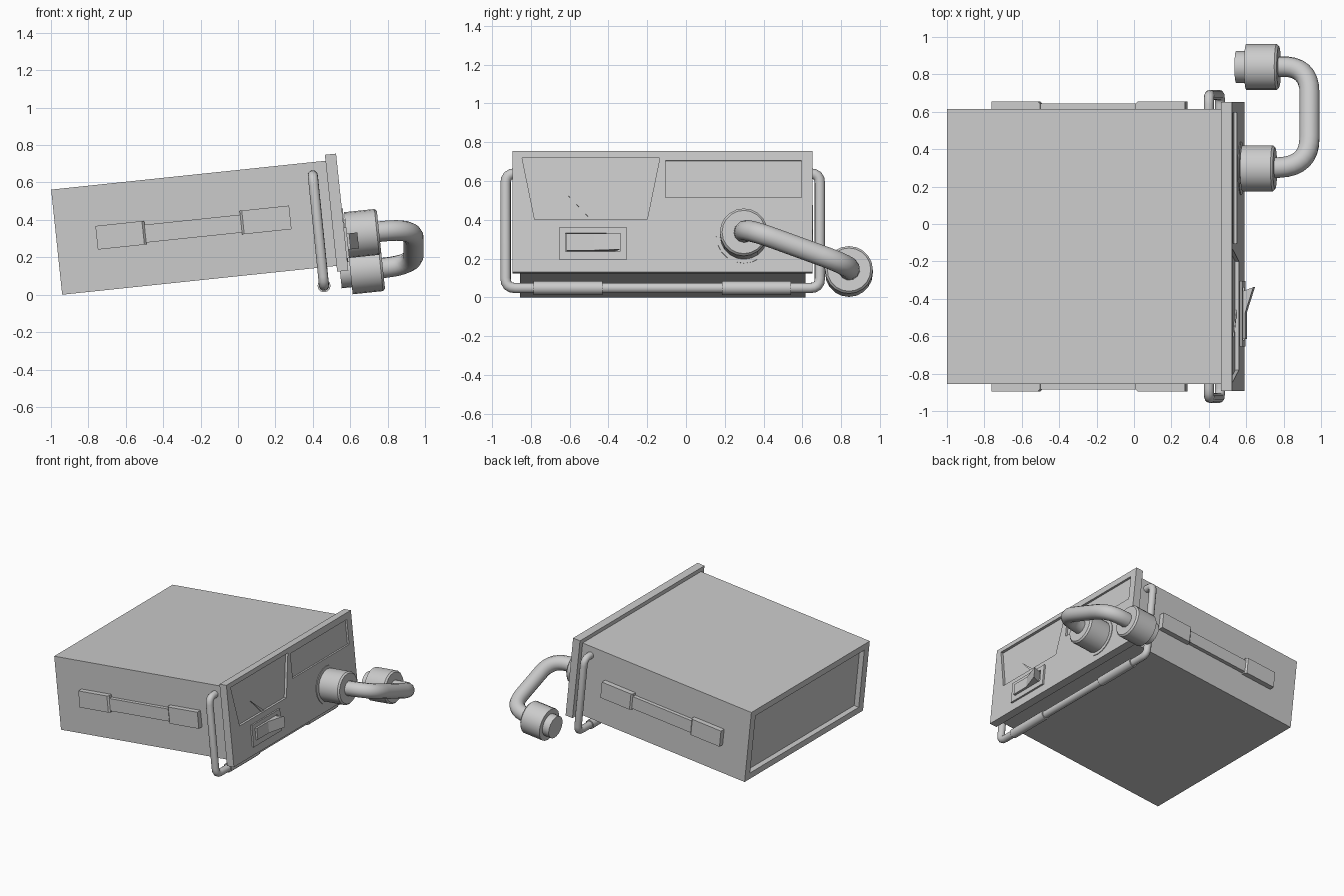
import bpy, bmesh, math
from mathutils import Matrix, Vector

if "Cube" in bpy.data.objects:
    bpy.data.objects.remove(bpy.data.objects["Cube"])

grey = bpy.data.materials.new("light_grey")
grey.diffuse_color = (0.6, 0.6, 0.6, 1)
grey.use_nodes = True
grey.node_tree.nodes["Principled BSDF"].inputs["Base Color"].default_value = grey.diffuse_color

# Local frame of the tilted case: x = depth towards panel, y = width, z = height
TILT = Matrix.Translation((-0.94, 0, 0)) @ Matrix.Rotation(math.radians(-6), 4, 'Y')
MID = -0.12  # centre plane of the case in y


def finish(name, bm, matrix=TILT, smooth=False):
    bmesh.ops.recalc_face_normals(bm, faces=bm.faces)
    me = bpy.data.meshes.new(name)
    bm.to_mesh(me)
    bm.free()
    me.materials.append(grey)
    ob = bpy.data.objects.new(name, me)
    bpy.context.collection.objects.link(ob)
    ob.matrix_world = matrix
    if smooth:
        shade(ob)
    return ob


def select(ob):
    bpy.ops.object.select_all(action='DESELECT')
    ob.select_set(True)
    bpy.context.view_layer.objects.active = ob


def shade(ob):
    select(ob)
    bpy.ops.object.shade_smooth_by_angle(angle=math.radians(35))


def prism(name, pts, axis, lo, hi):
    """Extrude a 2D outline along one axis (0, 1 or 2)."""
    bm = bmesh.new()

    def ring(d):
        out = []
        for p in pts:
            co = list(p)
            co.insert(axis, d)
            out.append(bm.verts.new(co))
        return out
    a, b = ring(lo), ring(hi)
    bm.faces.new(a)
    bm.faces.new(b)
    for i in range(len(a)):
        j = (i + 1) % len(a)
        bm.faces.new((a[i], a[j], b[j], b[i]))
    return finish(name, bm)


def box(name, x0, x1, y0, y1, z0, z1):
    return prism(name, [(y0, z0), (y1, z0), (y1, z1), (y0, z1)], 0, x0, x1)


def cut(ob, cutters):
    for c in cutters:
        c.hide_render = True
        select(ob)
        mod = ob.modifiers.new("recess", 'BOOLEAN')
        mod.operation, mod.solver, mod.object = 'DIFFERENCE', 'EXACT', c
        bpy.ops.object.modifier_apply(modifier=mod.name)
        bpy.data.objects.remove(c)


def lathe(name, profile, y, z, sides=20):
    """Turn (x, radius) points around a line parallel to local x."""
    bm = bmesh.new()
    rings = [[bm.verts.new((x, y + r * math.cos(2 * math.pi * i / sides),
                            z + r * math.sin(2 * math.pi * i / sides)))
              for i in range(sides)] for x, r in profile]
    bm.faces.new(rings[0])
    bm.faces.new(rings[-1])
    for a, b in zip(rings, rings[1:]):
        for i in range(sides):
            j = (i + 1) % sides
            bm.faces.new((a[i], a[j], b[j], b[i]))
    return finish(name, bm, smooth=True)


def tube(name, pts, radius, corner=0.0, steps=6, sides_res=4, matrix=Matrix()):
    """Round pipe along a path whose corners are rounded off."""
    pts = [Vector(p) for p in pts]
    path = [pts[0]]
    for a, b, c in zip(pts, pts[1:], pts[2:]):
        p, q = b + (a - b).normalized() * corner, b + (c - b).normalized() * corner
        for i in range(steps + 1):
            t = i / steps
            path.append(p * (1 - t) ** 2 + b * 2 * t * (1 - t) + q * t * t)
    path.append(pts[-1])
    cu = bpy.data.curves.new(name, 'CURVE')
    cu.dimensions = '3D'
    cu.bevel_depth, cu.bevel_resolution, cu.use_fill_caps = radius, sides_res, True
    sp = cu.splines.new('POLY')
    sp.points.add(len(path) - 1)
    for s, p in zip(sp.points, path):
        s.co = (*p, 1)
    cu.materials.append(grey)
    ob = bpy.data.objects.new(name, cu)
    bpy.context.collection.objects.link(ob)
    ob.matrix_world = matrix
    select(ob)
    bpy.ops.object.convert(target='MESH')
    shade(bpy.context.view_layer.objects.active)


# Case with recessed back
case = box("case", 0, 1.48, -0.855, 0.615, 0, 0.565)
cut(case, [box("back_cutter", -0.1, 0.04, -0.795, 0.555, 0.05, 0.515)])

# Face panel with meter window and label recess
panel = box("face_panel", 1.475, 1.535, -0.893, 0.653, -0.031, 0.597)
window = [(-0.845, 0.562), (-0.135, 0.562), (-0.20, 0.243), (-0.78, 0.243)]
cut(panel, [prism("meter_cutter", window, 0, 1.515, 1.6),
            box("label_cutter", 1.52, 1.6, -0.105, 0.595, 0.356, 0.547)])
prism("meter_needle", [(-0.605, 0.365), (-0.49, 0.243), (-0.46, 0.243)], 0, 1.513, 1.522)

# Rocker switch in its frame
frame = box("switch_frame", 1.53, 1.548, -0.655, -0.305, 0.034, 0.2)
cut(frame, [box("switch_cutter", 1.536, 1.6, -0.62, -0.34, 0.075, 0.17)])
prism("rocker_switch", [(1.53, -0.615), (1.56, -0.615), (1.56, -0.475),
                        (1.604, -0.338), (1.53, -0.365)], 2, 0.08, 0.166)

# Carry straps on both sides, with bevelled end blocks
for side, tag in ((-1, "near"), (1, "far")):
    def out(d):
        return MID + side * (0.735 + d)
    for part, pts in (("rear", [(0.215, -0.01), (0.215, 0.04), (0.465, 0.04), (0.477, 0.028), (0.477, -0.01)]),
                      ("front", [(1.256, -0.01), (1.256, 0.04), (1.002, 0.04), (0.99, 0.028), (0.99, -0.01)])):
        prism(f"{tag}_strap_{part}_block", [(x, out(d)) for x, d in pts], 2, 0.22, 0.347)
    y0, y1 = sorted((out(-0.01), out(0.029)))
    box(f"{tag}_strap", 0.46, 1.0, y0, y1, 0.23, 0.326)

# Jack socket, the two plugs and the patch cable
lathe("jack_ring", [(1.53, 0.143), (1.54, 0.143)], 0.298, 0.158)
for name, y, z in (("plugged_plug", 0.298, 0.158), ("loose_plug", 0.84, -0.037)):
    lathe(name, [(1.49, 0.085), (1.545, 0.085), (1.545, 0.123), (1.708, 0.123), (1.72, 0.112)], y, z)
tube("patch_cable", [(1.70, 0.30, 0.158), (1.905, 0.31, 0.158), (1.885, 0.85, -0.037),
                     (1.70, 0.84, -0.037)], 0.055, 0.16, 8, matrix=TILT)

# Wire stand with rubber sleeves
tube("wire_stand", [(0.40, -0.84, 0.638), (0.40, -0.93, 0.638), (0.46, -0.93, 0.048),
                    (0.46, 0.69, 0.048), (0.40, 0.69, 0.638), (0.40, 0.60, 0.638)], 0.027, 0.05, 4)
for i, (a, b) in enumerate(((-0.785, -0.43), (0.185, 0.54))):
    tube(f"stand_sleeve_{i + 1}", [(0.46, a, 0.048), (0.46, b, 0.048)], 0.035)
